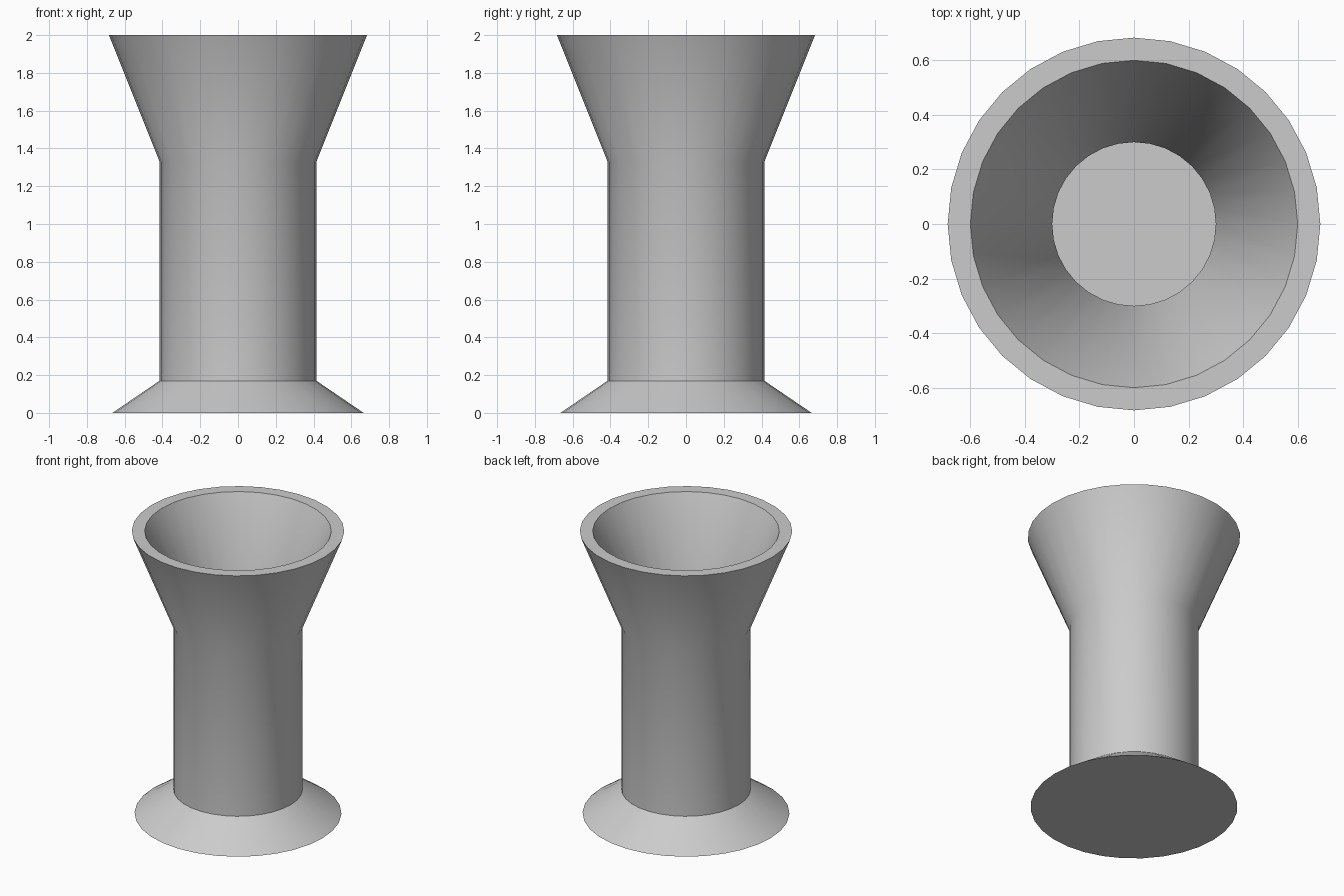
import bpy
import bmesh
from math import cos, sin, tau, radians

cube = bpy.data.objects.get("Cube")
if cube:
    bpy.data.objects.remove(cube, do_unlink=True)

SEGMENTS = 32

grey = bpy.data.materials.new("plain grey")
grey.use_nodes = True
colour = (0.6, 0.6, 0.6, 1)
grey.diffuse_color = colour
grey.node_tree.nodes["Principled BSDF"].inputs["Base Color"].default_value = colour


def lathe(name, profile):
    """Spin a (radius, height) profile around z and cap its two ends."""
    bm = bmesh.new()
    rings = [[bm.verts.new((r * cos(tau * i / SEGMENTS), r * sin(tau * i / SEGMENTS), z))
              for i in range(SEGMENTS)] for r, z in profile]
    for low, high in zip(rings, rings[1:]):
        for i in range(SEGMENTS):
            j = (i + 1) % SEGMENTS
            bm.faces.new((low[i], low[j], high[j], high[i]))
    bm.faces.new(rings[0][::-1])
    bm.faces.new(rings[-1])
    bmesh.ops.recalc_face_normals(bm, faces=bm.faces)
    mesh = bpy.data.meshes.new(name)
    bm.to_mesh(mesh)
    bm.free()
    mesh.materials.append(grey)
    obj = bpy.data.objects.new(name, mesh)
    bpy.context.collection.objects.link(obj)
    bpy.ops.object.select_all(action="DESELECT")
    obj.select_set(True)
    bpy.context.view_layer.objects.active = obj
    bpy.ops.object.shade_smooth_by_angle(angle=radians(30))
    return obj


# Flared foot, column, funnel rim, inner funnel and hollow shaft
lathe("flared_column", [
    (0.665, 0), (0.415, 0.17),
    (0.415, 1.33), (0.683, 2),
    (0.6, 2), (0.3, 1.33), (0.3, 0.17),
])
